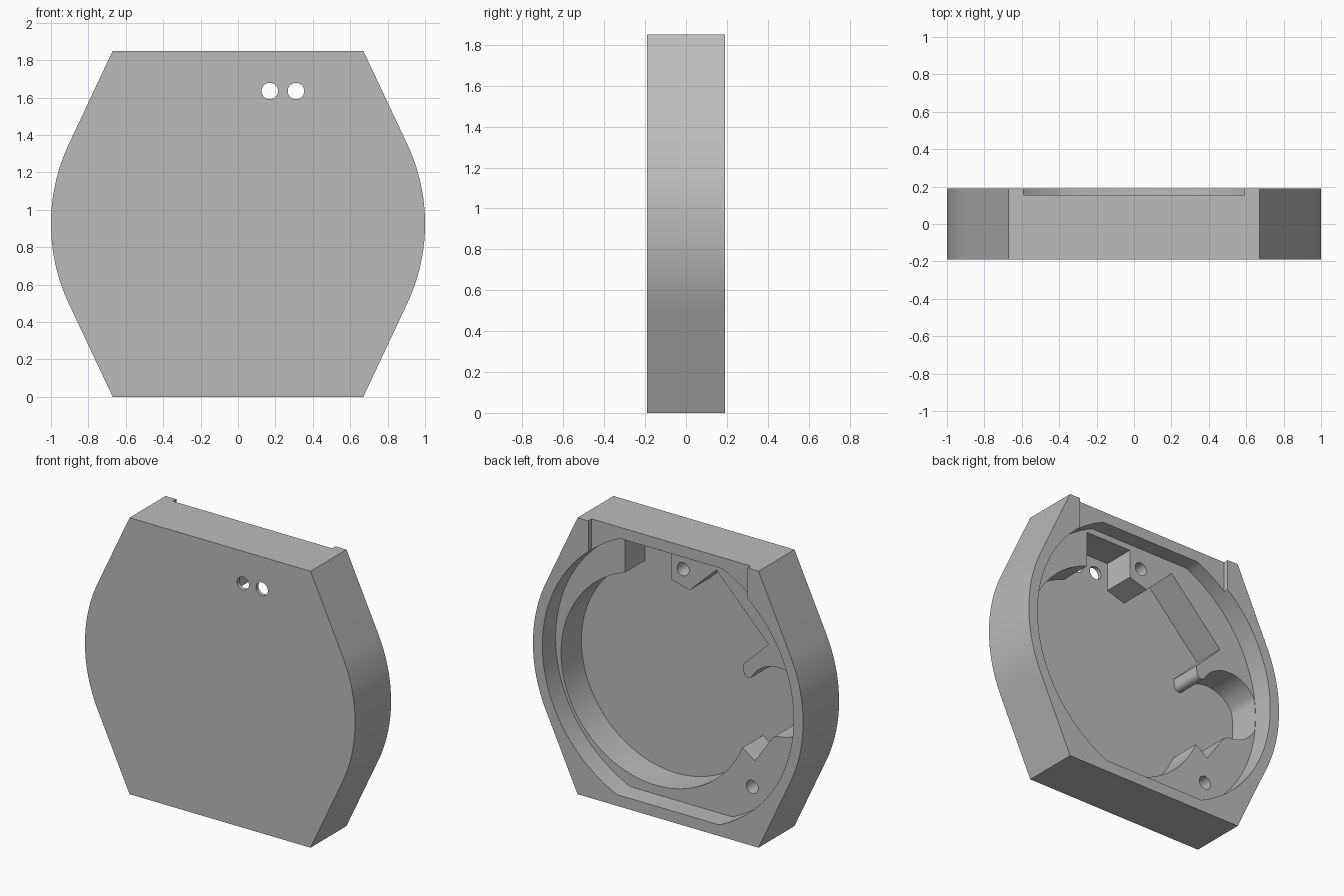
import bpy, bmesh
from math import radians, cos, sin, asin, acos, degrees, hypot

cube = bpy.data.objects.get("Cube")
if cube:
    bpy.data.objects.remove(cube, do_unlink=True)

MID = 0.925          # height of the case centre
BACK = 0.19          # half thickness

grey = bpy.data.materials.new("light_grey")
grey.use_nodes = True
colour = (0.5, 0.5, 0.5, 1)
grey.diffuse_color = colour
grey.node_tree.nodes["Principled BSDF"].inputs["Base Color"].default_value = colour


def arc(cx, cz, r, start, end, steps):
    """Points on an arc, angles in degrees."""
    span = end - start
    return [(cx + r * cos(radians(start + span * i / steps)),
             cz + r * sin(radians(start + span * i / steps))) for i in range(steps + 1)]


def prism(name, outline, y0, y1):
    """Extrude an outline in x and z from y0 to y1."""
    bm = bmesh.new()
    base = bm.faces.new([bm.verts.new((x, y0, z + MID)) for x, z in outline])
    grown = bmesh.ops.extrude_face_region(bm, geom=[base])
    for v in grown["geom"]:
        if isinstance(v, bmesh.types.BMVert):
            v.co.y = y1
    bmesh.ops.recalc_face_normals(bm, faces=bm.faces)
    mesh = bpy.data.meshes.new(name)
    bm.to_mesh(mesh)
    bm.free()
    mesh.materials.append(grey)
    obj = bpy.data.objects.new(name, mesh)
    bpy.context.collection.objects.link(obj)
    return obj


def truncated_circle(r, height):
    """Circle with its top and bottom cut flat."""
    a = degrees(asin(height / r))
    return arc(0, 0, r, -a, a, 64) + arc(0, 0, r, 180 - a, 180 + a, 64)


# Case body: round sides running tangentially to a flat top and bottom
corner = [(0.67, MID), (-0.67, MID)]
side = arc(0, 0, 1, -25, 25, 32)
outline = [(0.67, -MID)] + side + corner
outline += [(-x, -z) for x, z in side] + [(-0.67, -MID)]
case = prism("case", outline, -BACK, BACK)

# Lid slot running out through the top, and the lid seat
slot = prism("lid_slot", [(-0.59, 0.3), (0.59, 0.3), (0.59, 1.1), (-0.59, 1.1)], 0.155, 0.3)
seat = prism("lid_seat", truncated_circle(0.93, 0.85), 0.05, 0.32)

# Component pocket: main round bay, connector bay, slanted bay, small round bay
pocket_outline = arc(0.19, -0.09, 0.70, 203.3, 431.0, 80)
pocket_outline += [(0.418, 0.81), (0.075, 0.81), (0.075, 0.62), (-0.06, 0.58),
                   (-0.26, 0.77), (-0.645, 0.375), (-0.456, 0.19)]
pocket_outline += arc(-0.497, 0.147, 0.035, 0, -90, 6)
for x, z in arc(-0.72, 0.01, 0.23, 28, 270, 40):
    k = min(1, 0.928 / hypot(x, z))
    pocket_outline.append((x * k, z * k))
pocket_outline += [(-0.68, -0.237), (-0.545, -0.43)]
pocket = prism("pocket", pocket_outline, -0.165, 0.06)

# Two cable holes through the front, two blind screw holes in the seat
cutters = [slot, seat, pocket]
for x in (0.17, 0.31):
    cutters.append(prism("cable_hole", arc(x, 0.71, 0.044, 0, 350, 35), -0.3, -0.1))
for x, z in ((-0.013, 0.71), (-0.525, -0.61)):
    cutters.append(prism("screw_hole", arc(x, z, 0.044, 0, 350, 35), -0.1, 0.1))

for cutter in cutters:
    cutter.hide_render = True
    cut = case.modifiers.new(cutter.name, "BOOLEAN")
    cut.operation = "DIFFERENCE"
    cut.solver = "EXACT"
    cut.object = cutter

# Bake the cuts and drop the cutters
depsgraph = bpy.context.evaluated_depsgraph_get()
baked = bpy.data.meshes.new_from_object(case.evaluated_get(depsgraph))
case.modifiers.clear()
case.data = baked
baked.name = "case"
for cutter in cutters:
    bpy.data.objects.remove(cutter, do_unlink=True)

# Smooth curved walls, crisp edges
for obj in bpy.context.selected_objects:
    obj.select_set(False)
case.select_set(True)
bpy.context.view_layer.objects.active = case
bpy.ops.object.shade_smooth_by_angle(angle=radians(25))
